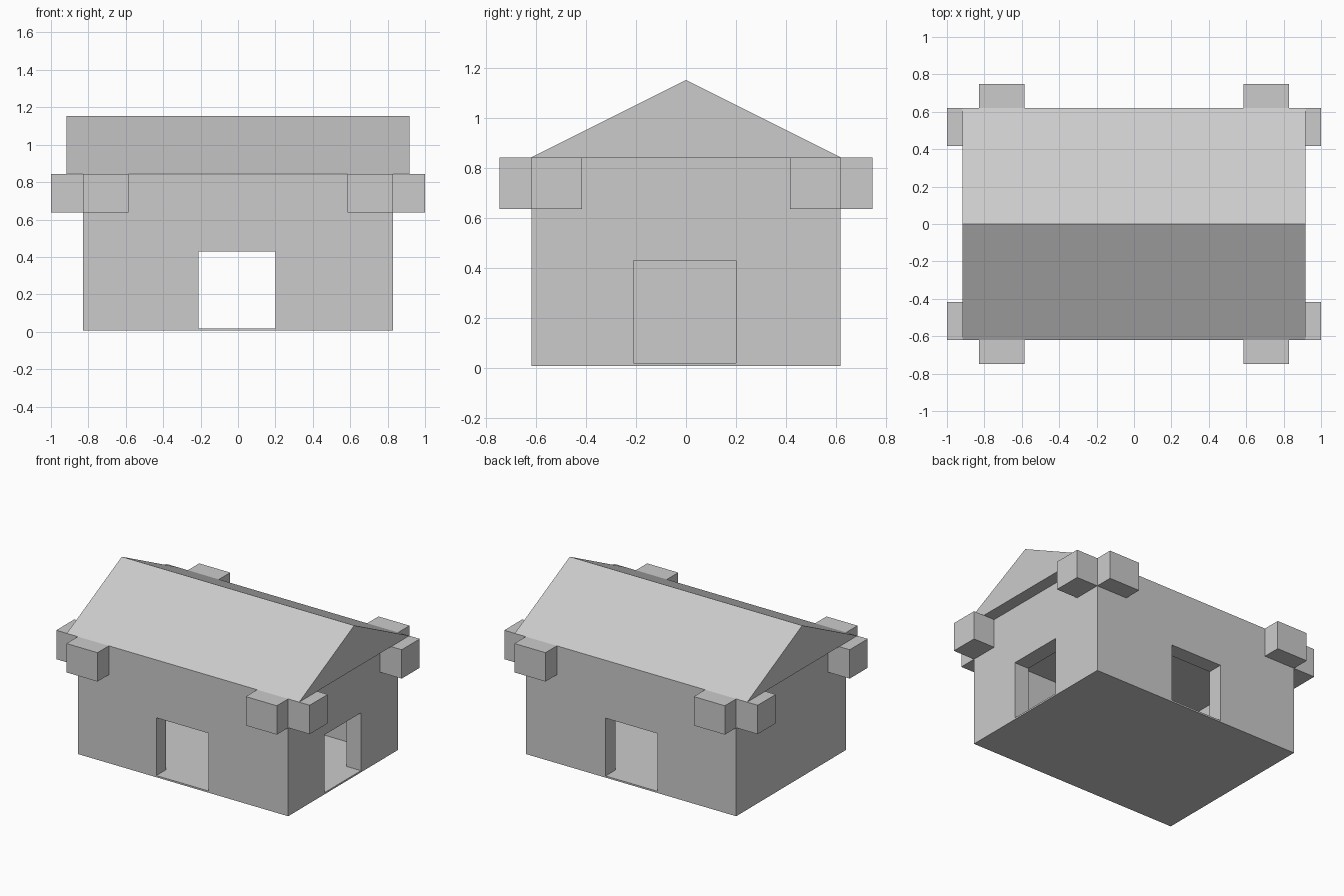
import bpy, bmesh

if "Cube" in bpy.data.objects:
    bpy.data.objects.remove(bpy.data.objects["Cube"])

def mesh_object(name, bm):
    bmesh.ops.recalc_face_normals(bm, faces=bm.faces)
    me = bpy.data.meshes.new(name)
    bm.to_mesh(me)
    bm.free()
    ob = bpy.data.objects.new(name, me)
    bpy.context.collection.objects.link(ob)
    return ob

def box(name, lo, hi):
    bm = bmesh.new()
    bmesh.ops.create_cube(bm, size=1)
    for v in bm.verts:
        v.co = [(a + b) / 2 + c * (b - a) for a, b, c in zip(lo, hi, v.co)]
    return mesh_object(name, bm)

def cut(ob, lo, hi):
    cutter = box("cutter", lo, hi)
    cutter.hide_render = True
    m = ob.modifiers.new("cut", 'BOOLEAN')
    m.operation, m.solver, m.object = 'DIFFERENCE', 'EXACT', cutter
    bpy.context.view_layer.objects.active = ob
    bpy.ops.object.modifier_apply(modifier=m.name)
    bpy.data.objects.remove(cutter)

# Walls with room, front-to-back doorways and one doorway on the right
W, D, EAVE, BEAM, FLOOR = 0.83, 0.62, 0.843, 0.637, 0.018
walls = box("walls", (-W, -D, 0.006), (W, D, EAVE))
cut(walls, (-0.715, -0.51, FLOOR), (0.715, 0.51, BEAM))
cut(walls, (-0.21, -1, FLOOR), (0.20, 1, 0.43))
cut(walls, (0.5, -0.21, FLOOR), (1.2, 0.20, 0.43))

# Gabled roof: triangle profile extruded along x
bm = bmesh.new()
tri = bm.faces.new([bm.verts.new((-0.917, y, z))
                    for y, z in ((-D, EAVE), (D, EAVE), (0, 1.153))])
ext = bmesh.ops.extrude_face_region(bm, geom=[tri])
bmesh.ops.translate(bm, vec=(1.834, 0, 0),
                    verts=[v for v in ext["geom"] if isinstance(v, bmesh.types.BMVert)])
mesh_object("roof", bm)

# Projecting beam ends, a pair at every corner
def span(s, a, b):
    return sorted((s * a, s * b))

for sx in (-1, 1):
    for sy in (-1, 1):
        for name, xr, yr in (("side_beam_end", (W, 1.0), (0.417, D)),
                             ("front_back_beam_end", (0.585, W), (D, 0.748))):
            (x0, x1), (y0, y1) = span(sx, *xr), span(sy, *yr)
            box(name, (x0, y0, BEAM), (x1, y1, EAVE))
